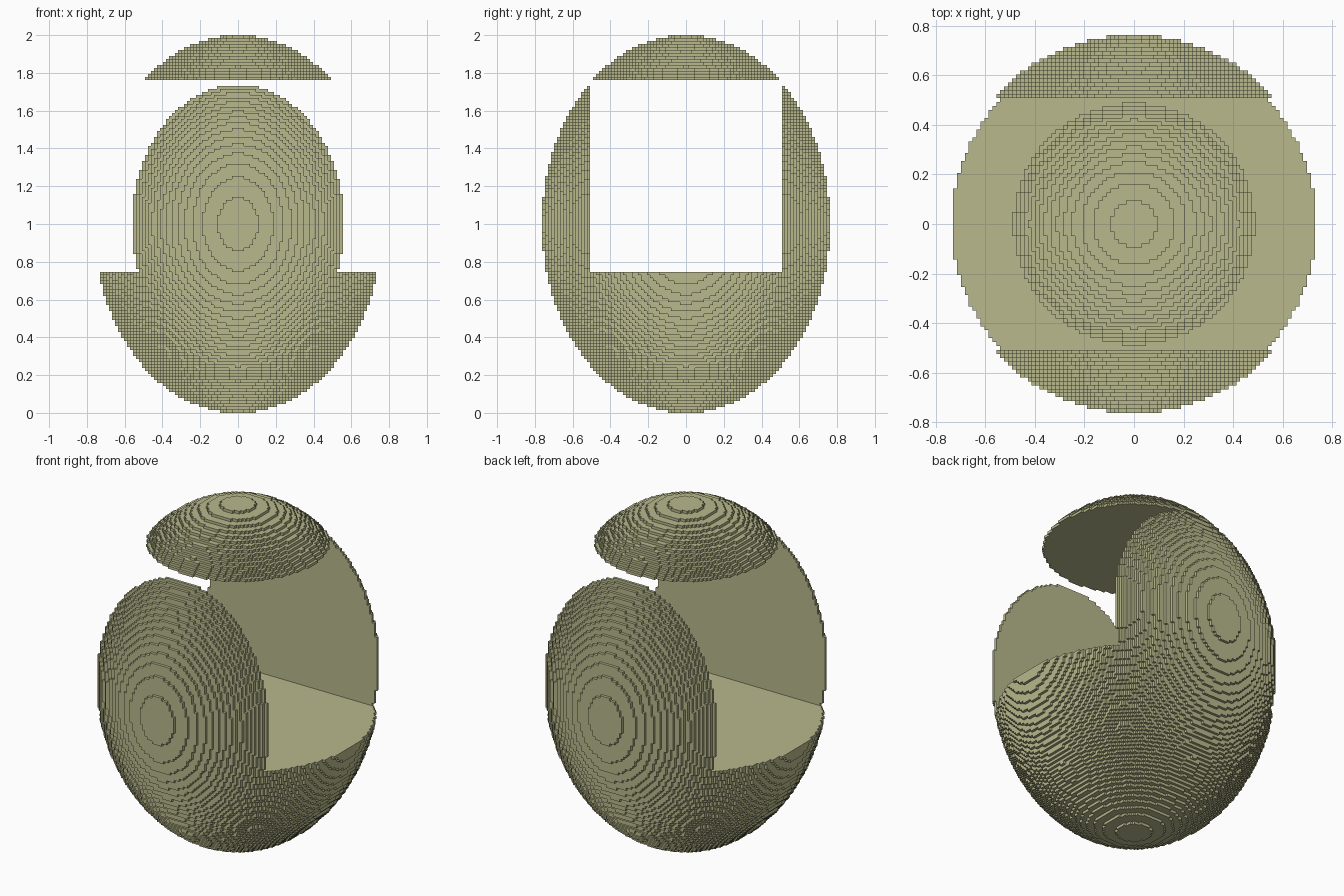
import bpy
import bmesh
from itertools import product

cube = bpy.data.objects.get("Cube")
if cube:
    bpy.data.objects.remove(cube, do_unlink=True)

# Stepped egg made of small cubes, with a square tunnel cut through along x
HALF_W, HALF_H = 48, 63            # egg radii, in cells
TUNNEL_Y, TUNNEL_LOW, TUNNEL_HIGH = 32, -16, 48
CELL = 1 / HALF_H

shell_mat = bpy.data.materials.new("khaki")
shell_mat.use_nodes = True
KHAKI = (0.48, 0.48, 0.265, 1)
shell_mat.diffuse_color = KHAKI
shell_mat.node_tree.nodes["Principled BSDF"].inputs["Base Color"].default_value = KHAKI


def part_at(y, z):
    """Name of the part that a cell belongs to, or None in the tunnel."""
    if z < TUNNEL_LOW:
        return "lower_bowl"
    if z > TUNNEL_HIGH:
        return "top_cap"
    if abs(y) < TUNNEL_Y:
        return None
    return "front_wall" if y < 0 else "back_wall"


# Fill the egg with cells, one row along x at a time
cells = {}
for j, k in product(range(-HALF_W, HALF_W), range(-HALF_H, HALF_H)):
    y, z = j + 0.5, k + 0.5
    part = part_at(y, z)
    left = 1 - (y / HALF_W) ** 2 - (z / HALF_H) ** 2
    if part and left > 0:
        reach = int(HALF_W * left ** 0.5 + 0.5)
        for i in range(-reach, reach):
            cells[i, j, k] = part

meshes = {name: (bmesh.new(), {}) for name in sorted(set(cells.values()))}


def add_strip(part, axis, side, n, u, v0, v1):
    """One flat rectangle covering a run of exposed cell sides."""
    bm, cache = meshes[part]
    level = n + (side > 0)
    corners = [(u, v0), (u + 1, v0), (u + 1, v1), (u, v1)]
    verts = []
    for cu, cv in corners[::side]:
        p = [0, 0, 0]
        p[axis], p[(axis + 1) % 3], p[(axis + 2) % 3] = level, cu, cv
        key = tuple(p)
        if key not in cache:
            cache[key] = bm.verts.new((p[0] * CELL, p[1] * CELL, (p[2] + HALF_H) * CELL))
        verts.append(cache[key])
    bm.faces.new(verts)


# Skin the cells: merge neighbouring exposed sides into strips
for axis, side in product(range(3), (-1, 1)):
    step = [0, 0, 0]
    step[axis] = side
    dx, dy, dz = step
    b, c = (axis + 1) % 3, (axis + 2) % 3
    exposed = sorted((part, p[axis], p[b], p[c]) for p, part in cells.items()
                     if (p[0] + dx, p[1] + dy, p[2] + dz) not in cells)
    start = exposed[0]
    for here, after in zip(exposed, exposed[1:] + [None]):
        if after is None or after[:3] != here[:3] or after[3] != here[3] + 1:
            part, n, u, v0 = start
            add_strip(part, axis, side, n, u, v0, here[3] + 1)
            start = after

# One object for each part
for name, (bm, cache) in meshes.items():
    mesh = bpy.data.meshes.new(name)
    bm.to_mesh(mesh)
    bm.free()
    mesh.materials.append(shell_mat)
    bpy.context.collection.objects.link(bpy.data.objects.new(name, mesh))
